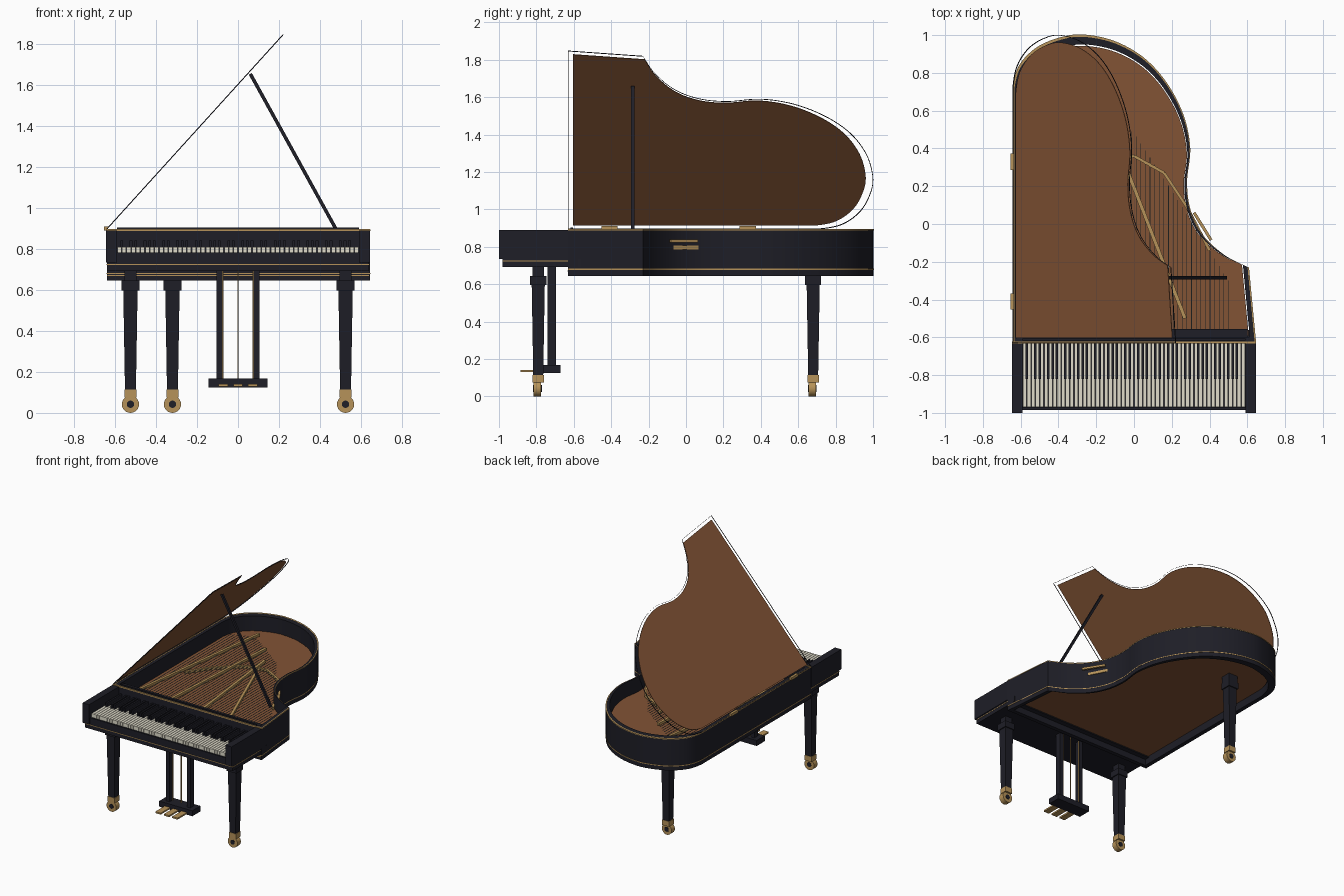
import bpy, bmesh, math
from mathutils import Vector

if "Cube" in bpy.data.objects:
    bpy.data.objects.remove(bpy.data.objects["Cube"])


def material(name, rgb):
    m = bpy.data.materials.new(name)
    m.diffuse_color = (*rgb, 1)
    m.use_nodes = True
    m.node_tree.nodes["Principled BSDF"].inputs["Base Color"].default_value = m.diffuse_color
    return m


BLACK = material("black lacquer", (0.013, 0.013, 0.02))
WOOD = material("brown wood", (0.225, 0.088, 0.036))
GOLD = material("brass", (0.47, 0.29, 0.10))
IVORY = material("ivory", (0.75, 0.72, 0.60))
STEEL = material("string steel", (0.16, 0.18, 0.17))


def finish(name, bm, mat, smooth=False):
    bmesh.ops.recalc_face_normals(bm, faces=bm.faces)
    me = bpy.data.meshes.new(name)
    bm.to_mesh(me)
    bm.free()
    me.materials.append(mat)
    ob = bpy.data.objects.new(name, me)
    bpy.context.collection.objects.link(ob)
    if smooth:
        bpy.context.view_layer.objects.active = ob
        ob.select_set(True)
        bpy.ops.object.shade_smooth_by_angle(angle=math.radians(30))
        ob.select_set(False)
    return ob


def add_box(bm, x0, x1, y0, y1, z0, z1, taper=1.0):
    """Box; taper scales the bottom end."""
    cx, cy = (x0 + x1) / 2, (y0 + y1) / 2
    for v in bmesh.ops.create_cube(bm, size=1)["verts"]:
        k = taper if v.co.z < 0 else 1
        v.co = (cx + v.co.x * (x1 - x0) * k, cy + v.co.y * (y1 - y0) * k,
                z0 + (v.co.z + 0.5) * (z1 - z0))


def boxes(name, mat, *dims):
    bm = bmesh.new()
    for d in dims:
        add_box(bm, *d)
    return finish(name, bm, mat)


def add_bar(bm, a, b, w, h):
    """Rectangular bar from a to b."""
    a, b = Vector(a), Vector(b)
    q = (b - a).to_track_quat('Z', 'Y')
    for v in bmesh.ops.create_cube(bm, size=1)["verts"]:
        v.co = (a + b) / 2 + q @ Vector((v.co.x * w, v.co.y * h, v.co.z * (b - a).length))


def outline():
    """Case plan: straight spine, rounded tail, bent side."""
    key = [(-.64, .60), (-.64, .72), (-.605, .84), (-.51, .935), (-.38, .988), (-.26, 1.0),
           (-.10, .965), (.05, .88), (.17, .75), (.26, .58), (.297, .40), (.28, .22),
           (.30, .07), (.365, -.06), (.48, -.165), (.607, -.23), (.72, -.28)]
    p = [Vector(k) for k in key]
    pts = [Vector((-.64, -.63))]
    for i in range(1, len(p) - 2):
        a, b, c, d = p[i - 1:i + 3]
        for s in range(6):
            t = s / 6
            pts.append(0.5 * (2 * b + (c - a) * t + (2 * a - 5 * b + 4 * c - d) * t * t
                              + (3 * b - a - 3 * c + d) * t ** 3))
    return pts + [p[-2], Vector((.645, -.63))]


PLAN = outline()


def board(name, mat, k, z0, z1, shift=0):
    """Solid slab with the case plan scaled by k."""
    bm = bmesh.new()
    f = bm.faces.new([bm.verts.new((p.x * k + shift, p.y * k, z0)) for p in PLAN])
    ext = bmesh.ops.extrude_face_region(bm, geom=[f])["geom"]
    for v in ext:
        if isinstance(v, bmesh.types.BMVert):
            v.co.z = z1
    return finish(name, bm, mat, True)


def rim(name, mat, ko, ki, z0, z1, shift=0):
    """Closed band between two scalings of the case plan."""
    bm = bmesh.new()
    loops = [[bm.verts.new((p.x * k + shift, p.y * k, z)) for p in PLAN]
             for k, z in ((ko, z0), (ko, z1), (ki, z1), (ki, z0))]
    n = len(PLAN)
    for j in range(4):
        a, b = loops[j], loops[(j + 1) % 4]
        for i in range(n):
            bm.faces.new((a[i], a[(i + 1) % n], b[(i + 1) % n], b[i]))
    return finish(name, bm, mat, True)


# Case, trim and soundboard
rim("case_rim", BLACK, 1.0, .95, .645, .893)
rim("lower_trim", GOLD, 1.003, .99, .677, .683)
rim("upper_trim", GOLD, 1.003, .99, .888, .894)
board("soundboard", WOOD, .942, .70, .78)
boxes("pin_block", BLACK, (-.61, .60, -.615, -.555, .78, .885), (-.59, .59, -.618, -.605, .885, .904))
boxes("front_trim", GOLD, (-.645, .645, -.632, -.622, .890, .897),
      (-.64, .64, -.633, -.629, .667, .673))

# Raised lid: thin edge band and panel turned about the spine
for ob in (rim("lid_edge", BLACK, 1.0, .997, 0, .005, .64),
           board("lid_panel", WOOD, .96, .001, .005, .64)):
    ob.location = (-.64, 0, .894)
    ob.rotation_euler.y = -math.radians(47.8)
boxes("lid_hinges", GOLD, *[(-.655, -.635, y - .043, y + .043, .890, .910) for y in (-.41, .33)])
bm = bmesh.new()
add_bar(bm, (.485, -.285, .885), (.06, -.285, 1.655), .017, .017)
finish("lid_prop", bm, BLACK)

# Brass handle on the bent side
bm = bmesh.new()
add_bar(bm, (.408, -.085, .832), (.318, .06, .832), .016, .016)
finish("side_handle", bm, GOLD)

# Keyboard
boxes("keybed", BLACK, (-.64, .64, -.98, -.56, .692, .735), (-.59, .59, -.97, -.63, .735, .765),
      (-.59, .59, -.985, -.972, .735, .782))
boxes("keybed_trim", GOLD, (-.642, .642, -.982, -.63, .721, .726))
boxes("key_arms", BLACK, *[(s * .6175 - .0275, s * .6175 + .0275, -1, -.63, .735, .89) for s in (-1, 1)])
PITCH = 1.18 / 52
boxes("white_keys", IVORY, *[(-.59 + i * PITCH + .0015, -.59 + (i + 1) * PITCH - .0015,
                              -.97, -.632, .762, .81) for i in range(52)])
# The keyboard starts on the sixth note of the octave
boxes("black_keys", BLACK, *[(-.59 + (i + 1) * PITCH - .0065, -.59 + (i + 1) * PITCH + .0065,
                              -.82, -.632, .80, .842) for i in range(51) if i % 7 not in (1, 4)])

# Strings, shorter toward the treble
bm = bmesh.new()
ENDS = [(-.56, .70), (-.38, .76), (0, .48), (.25, .10), (.50, -.30)]
for i in range(44):
    x = -.55 + i * 1.05 / 43
    for (xa, ya), (xb, yb) in zip(ENDS, ENDS[1:]):
        if xa <= x <= xb + 1e-6:
            end = ya + (yb - ya) * (x - xa) / (xb - xa)
    add_box(bm, x - .0016, x + .0016, -.555, end, .803, .806)
finish("strings", bm, STEEL)

# Brass frame struts and curved bridge
bm = bmesh.new()
for a, b in (((-.55, -.50), (-.38, .80)), ((-.27, -.50), (-.20, .63)),
             ((.02, -.50), (-.09, .46)), ((.27, -.50), (-.03, .27))):
    add_bar(bm, (*a, .808), (*b, .808), .02, .02)
finish("frame_struts", bm, GOLD)
bm = bmesh.new()
BRIDGE = [(-.46, 0), (-.34, .17), (-.17, .32), (0, .36), (.16, .27), (.28, .09), (.40, -.14)]
for a, b in zip(BRIDGE, BRIDGE[1:]):
    add_bar(bm, (*a, .797), (*b, .797), .016, .02)
finish("string_bridge", bm, GOLD)


# Legs with brass ferrules and casters
def add_wheel(bm, x, y, r, depth):
    g = bmesh.ops.create_cone(bm, cap_ends=True, segments=24, radius1=r, radius2=r, depth=depth)
    for v in g["verts"]:
        v.co = (x + v.co.x, y + v.co.z, .042 + v.co.y)


for name, x, y in (("front_left", -.525, -.79), ("front_right", .525, -.79), ("rear", -.32, .68)):
    top = .692 if y < 0 else .70
    boxes(name + "_leg", BLACK, (x - .043, x + .043, y - .043, y + .043, .597, .645),
          (x - .03, x + .03, y - .03, y + .03, .64, top),
          (x - .035, x + .035, y - .035, y + .035, .11, .60, .76))
    bm = bmesh.new()
    add_box(bm, x - .03, x + .03, y - .03, y + .03, .075, .115)
    add_wheel(bm, x, y - .005, .042, .042)
    finish(name + "_caster", bm, GOLD, True)
    bm = bmesh.new()
    add_wheel(bm, x, y - .005, .018, .048)
    finish(name + "_caster_hub", bm, BLACK, True)
# Cross block carrying the rear leg under the soundboard
boxes("rear_leg_block", BLACK, (-.36, -.28, .64, .72, .645, .705))

# Pedal lyre
boxes("lyre", BLACK, (-.143, .143, -.77, -.67, .125, .168),
      *[(s * .09 - .015, s * .09 + .015, -.74, -.695, .165, .70) for s in (-1, 1)])
boxes("pedal_rods", GOLD, *[(x - .003, x + .003, -.705, -.699, .165, .695) for x in (-.073, 0, .073)])
boxes("pedals", GOLD, *[(x - .023, x + .023, -.885, -.76, .130, .142) for x in (-.073, 0, .073)])
